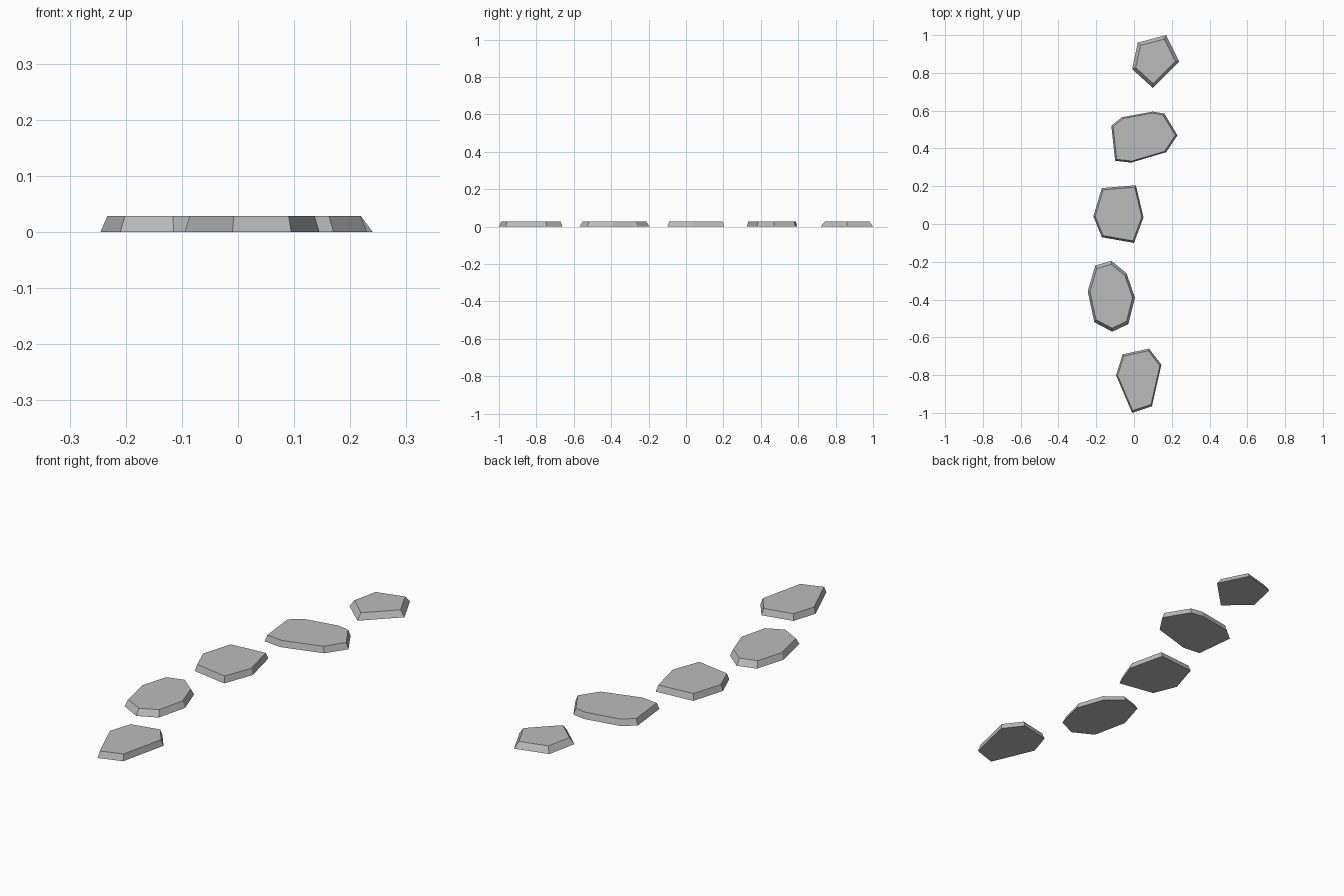
import bpy
import bmesh
from mathutils import Vector

cube = bpy.data.objects.get("Cube")
if cube:
    bpy.data.objects.remove(cube, do_unlink=True)

HEIGHT = 0.028

# One stone grey for the whole path
stone = bpy.data.materials.new("stone_grey")
stone.use_nodes = True
grey = (0.5, 0.5, 0.5, 1)
stone.diffuse_color = grey
stone.node_tree.nodes["Principled BSDF"].inputs["Base Color"].default_value = grey


def paving_stone(name, outline, top_scale):
    """Flat slab: outline on the ground, raised to a narrower top."""
    bm = bmesh.new()
    base = bm.faces.new([bm.verts.new((x, y, 0)) for x, y in outline])
    base.normal_update()
    if base.normal.z < 0:
        base.normal_flip()
    centre = base.calc_center_median_weighted()
    raised = bmesh.ops.extrude_face_region(bm, geom=[base], use_keep_orig=True)
    for v in [g for g in raised["geom"] if isinstance(g, bmesh.types.BMVert)]:
        v.co = centre + (v.co - centre) * top_scale + Vector((0, 0, HEIGHT))
    bmesh.ops.recalc_face_normals(bm, faces=bm.faces)
    mesh = bpy.data.meshes.new(name)
    bm.to_mesh(mesh)
    bm.free()
    mesh.materials.append(stone)
    bpy.context.collection.objects.link(bpy.data.objects.new(name, mesh))


# Five irregular stones, from back to front
paving_stone("back_stone", [(0.02, 0.96), (0.17, 1.0), (0.24, 0.86),
                            (0.1, 0.72), (-0.01, 0.82)], 0.84)
paving_stone("wide_stone", [(-0.12, 0.52), (-0.065, 0.565), (0.1, 0.595), (0.16, 0.585),
                            (0.23, 0.47), (0.17, 0.38), (-0.015, 0.325), (-0.1, 0.335)], 0.94)
paving_stone("middle_stone", [(-0.17, 0.19), (0.01, 0.205), (0.05, 0.035),
                              (0, -0.1), (-0.17, -0.07), (-0.215, 0.04)], 0.93)
paving_stone("oval_stone", [(-0.205, -0.22), (-0.12, -0.195), (-0.04, -0.26), (0.005, -0.39),
                            (-0.03, -0.53), (-0.115, -0.57), (-0.21, -0.52), (-0.245, -0.355)], 0.9)
paving_stone("front_stone", [(-0.06, -0.69), (0.08, -0.66), (0.145, -0.745), (0.095, -0.965),
                             (-0.01, -1.0), (-0.055, -0.895), (-0.095, -0.8)], 0.93)
